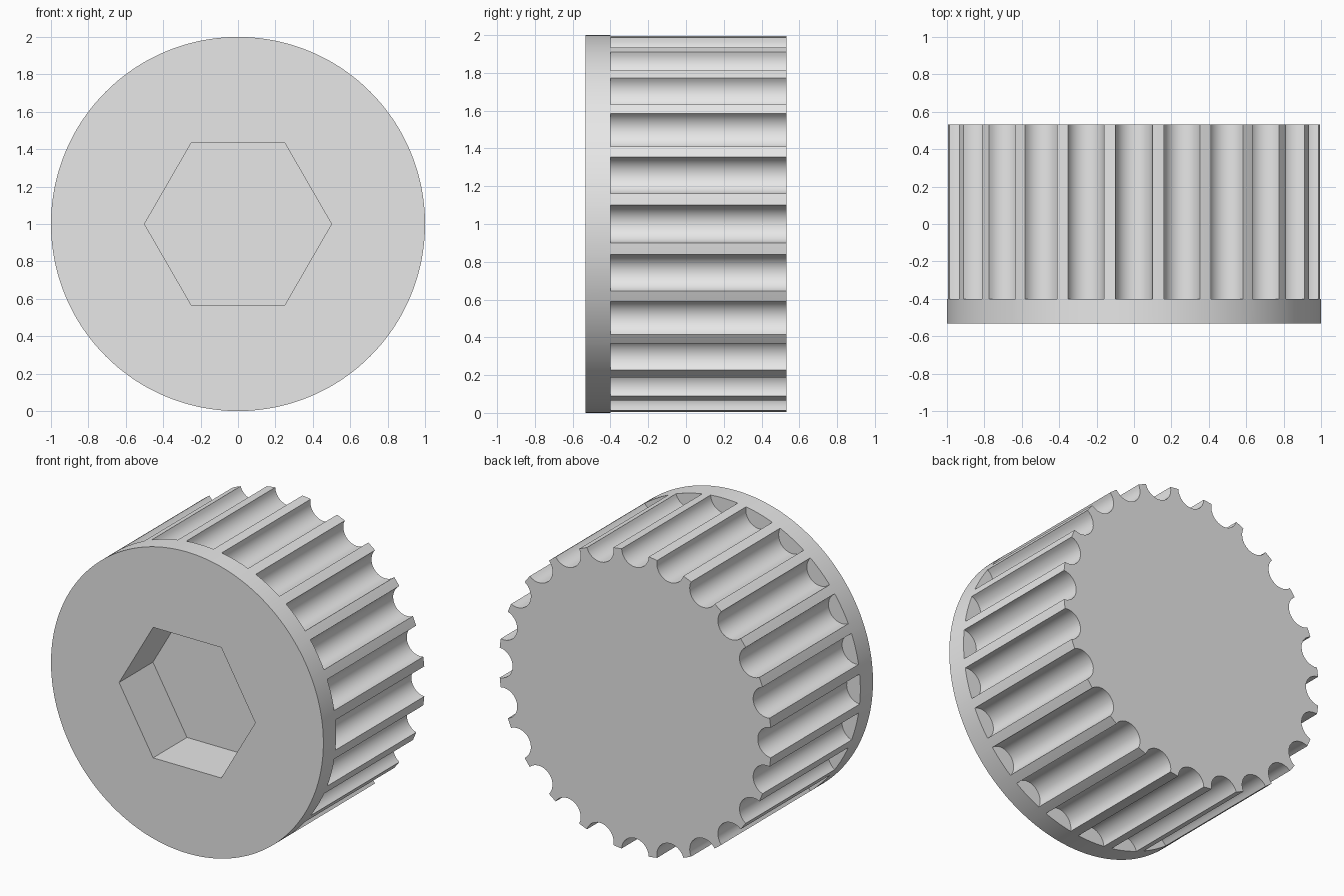
import bpy
import bmesh
from math import acos, asin, cos, pi, sin

cube = bpy.data.objects.get("Cube")
if cube:
    bpy.data.objects.remove(cube, do_unlink=True)

# Main dimensions
FRONT, SHOULDER, BACK = -0.533, -0.4, 0.533
GROOVES, GROOVE_R = 24, 0.1
HEX_R, HEX_DEPTH = 0.5, 0.355
STEPS = 14

bm = bmesh.new()


def vert(x, z, y):
    return bm.verts.new((x, y, z + 1))


def wall(loop_a, loop_b):
    """Join two closed loops of equal length, skipping shared vertices."""
    n = len(loop_a)
    for i in range(n):
        j = (i + 1) % n
        corners = [loop_a[i], loop_a[j], loop_b[j], loop_b[i]]
        corners = list(dict.fromkeys(corners))
        if len(corners) > 2:
            bm.faces.new(corners)


def loop_edges(loop):
    return [bm.edges.get((a, b)) for a, b in zip(loop, loop[1:] + loop[:1])]


# Matching outlines: plain rim, and rim with round grooves cut in it
rim, fluted = [], []
half = 2 * asin(GROOVE_R / 2)
sweep = acos(GROOVE_R / 2)
for g in range(GROOVES):
    a = 2 * pi * g / GROOVES
    for k in range(STEPS + 1):
        t = 2 * k / STEPS - 1
        b = a + half * t
        c = a + pi - sweep * t
        rim.append((cos(b), sin(b)))
        fluted.append((cos(a) + GROOVE_R * cos(c), sin(a) + GROOVE_R * sin(c)))
    # middle of the land between two grooves
    m = a + pi / GROOVES
    rim.append((cos(m), sin(m)))
    fluted.append(rim[-1])

# Flange edge
rim_front = [vert(x, z, FRONT) for x, z in rim]
rim_back = [vert(x, z, SHOULDER) for x, z in rim]
wall(rim_front, rim_back)

# Groove end walls: lands share their vertices with the flange
groove_start = []
for i, (x, z) in enumerate(fluted):
    on_land = i % (STEPS + 2) in (0, STEPS, STEPS + 1)
    groove_start.append(rim_back[i] if on_land else vert(x, z, SHOULDER))
wall(rim_back, groove_start)

# Fluted body and its flat back
groove_end = [vert(x, z, BACK) for x, z in fluted]
wall(groove_start, groove_end)
bm.faces.new(groove_end)

# Hexagonal socket
hexagon = [(HEX_R * cos(k * pi / 3), HEX_R * sin(k * pi / 3)) for k in range(6)]
hex_front = [vert(x, z, FRONT) for x, z in hexagon]
hex_floor = [vert(x, z, FRONT + HEX_DEPTH) for x, z in hexagon]
wall(hex_front, hex_floor)
bm.faces.new(hex_floor)

# Front face around the socket
bmesh.ops.triangle_fill(bm, use_beauty=True,
                        edges=loop_edges(rim_front) + loop_edges(hex_front))
bmesh.ops.recalc_face_normals(bm, faces=bm.faces[:])

mesh = bpy.data.meshes.new("fluted_knob")
bm.to_mesh(mesh)
bm.free()
knob = bpy.data.objects.new("fluted_knob", mesh)
bpy.context.collection.objects.link(knob)

# Grey material
grey = bpy.data.materials.new("light_grey")
grey.use_nodes = True
color = (0.8, 0.8, 0.8, 1)
grey.diffuse_color = color
for node in grey.node_tree.nodes:
    if node.type == "BSDF_PRINCIPLED":
        node.inputs["Base Color"].default_value = color
mesh.materials.append(grey)

# Smooth curves, crisp edges
bpy.ops.object.select_all(action="DESELECT")
knob.select_set(True)
bpy.context.view_layer.objects.active = knob
bpy.ops.object.shade_smooth_by_angle(angle=pi / 6)
